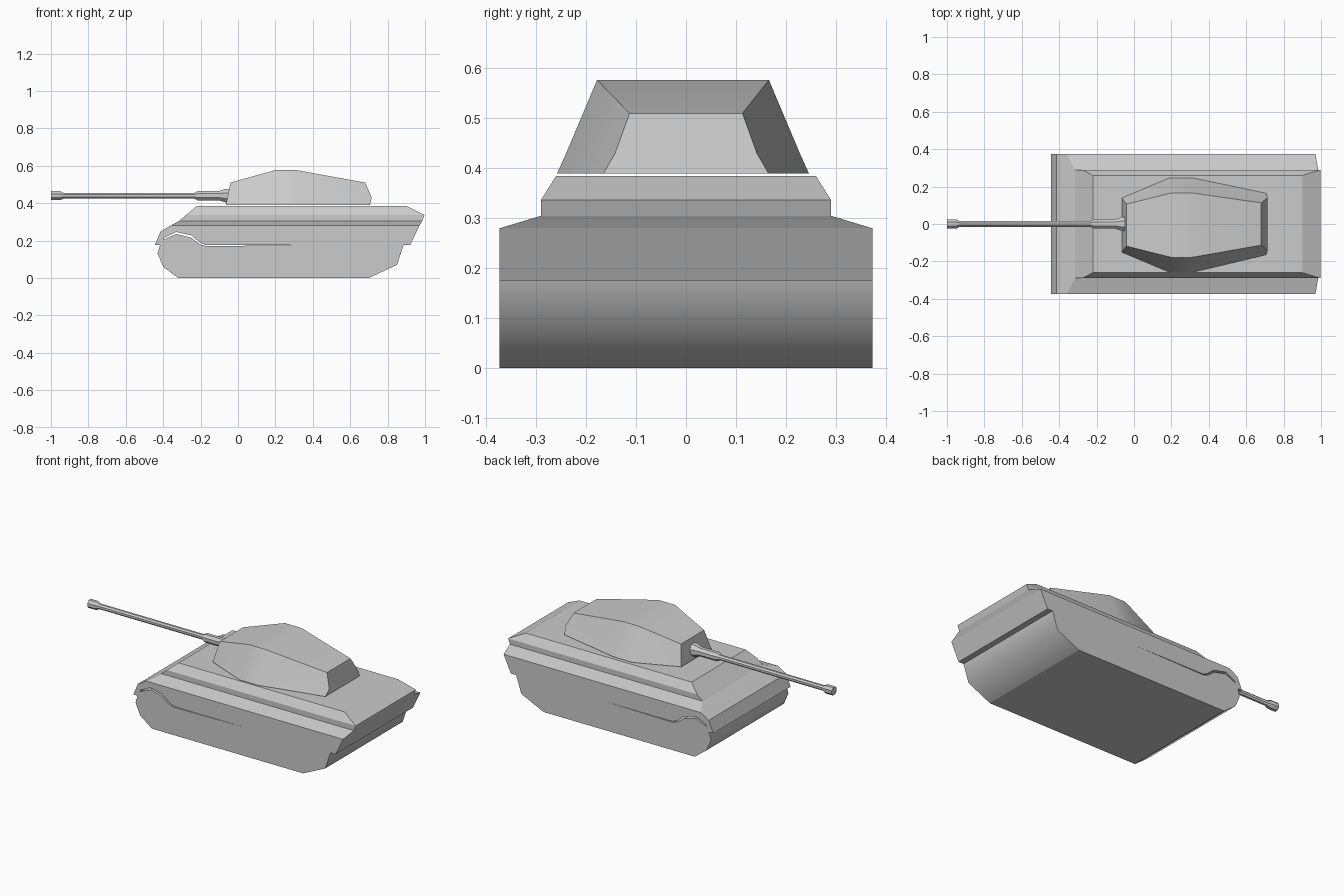
import bpy, bmesh, math

if "Cube" in bpy.data.objects:
    bpy.data.objects.remove(bpy.data.objects["Cube"], do_unlink=True)

GREY = (0.6, 0.6, 0.6, 1)
paint = bpy.data.materials.new("plain grey")
paint.use_nodes = True
paint.diffuse_color = GREY
paint.node_tree.nodes["Principled BSDF"].inputs["Base Color"].default_value = GREY


def finish(name, bm, angle=30):
    bmesh.ops.recalc_face_normals(bm, faces=bm.faces)
    mesh = bpy.data.meshes.new(name)
    bm.to_mesh(mesh)
    bm.free()
    mesh.materials.append(paint)
    obj = bpy.data.objects.new(name, mesh)
    bpy.context.collection.objects.link(obj)
    bpy.ops.object.select_all(action='DESELECT')
    obj.select_set(True)
    bpy.context.view_layer.objects.active = obj
    bpy.ops.object.shade_smooth_by_angle(angle=math.radians(angle))
    return obj


def loft(name, rings, angle=30):
    """Join equal-length rings of points and cap both ends."""
    bm = bmesh.new()
    loops = [[bm.verts.new(p) for p in ring] for ring in rings]
    for a, b in zip(loops, loops[1:]):
        for i in range(len(a)):
            j = (i + 1) % len(a)
            bm.faces.new((a[i], a[j], b[j], b[i]))
    bm.faces.new(loops[0])
    bm.faces.new(loops[-1])
    return finish(name, bm, angle)


def prism(name, profile, half, angle=30):
    return loft(name, [[(x, y, z) for x, z in profile] for y in (-half, half)], angle)


# Lower hull with the running gear as one rounded block
HALF = 0.373
hull = prism("lower_hull", [
    (-0.32, 0), (0.7, 0), (0.85, 0.07), (0.885, 0.175), (0.29, 0.175), (-0.17, 0.17),
    (-0.205, 0.18), (-0.25, 0.215), (-0.33, 0.235), (-0.41, 0.20), (-0.43, 0.13), (-0.40, 0.06)],
    HALF, 52)
verts = hull.data.vertices
for edge in hull.data.edges:
    if all(verts[i].co.z < 0.001 for i in edge.vertices):
        edge.use_edge_sharp = True

# Full-width fenders, arched over the front of the running gear
prism("fenders", [
    (-0.445, 0.175), (-0.415, 0.247), (-0.36, 0.28), (0.97, 0.28), (0.92, 0.175), (0.29, 0.175),
    (-0.17, 0.175), (-0.20, 0.187), (-0.25, 0.228), (-0.33, 0.246), (-0.395, 0.215), (-0.415, 0.175)],
    HALF, 20)

# Upper hull: stacked rectangles (height, front, rear, half width)
layers = [(0.28, -0.36, 0.97, HALF), (0.305, -0.315, 0.985, 0.29),
          (0.337, -0.277, 0.997, 0.29), (0.385, -0.22, 0.90, 0.26)]
loft("upper_hull", [[(a, -w, z), (b, -w, z), (b, w, z), (a, w, z)]
                    for z, a, b, w in layers], 10)

# Turret: sections of (x, half width, height) at roof, belt and base
SHIFT = -0.006
sections = [
    [(-0.04, 0.112, 0.51), (-0.057, 0.134, 0.43), (-0.065, 0.145, 0.39)],
    [(0.20, 0.172, 0.577), (0.193, 0.234, 0.43), (0.19, 0.252, 0.39)],
    [(0.31, 0.172, 0.577), (0.313, 0.234, 0.43), (0.315, 0.252, 0.39)],
    [(0.68, 0.113, 0.51), (0.715, 0.142, 0.43), (0.705, 0.165, 0.39)]]
rings = []
for n, s in enumerate(sections):
    off = SHIFT if n < 3 else 0
    rings.append([(x, w + off, z) for x, w, z in s] +
                 [(x, -w + off, z) for x, w, z in reversed(s)])
loft("turret", rings, 25)

# Gun: eight-sided turned profile (x, radius) along the front axis
SIDES, AXIS = 8, 0.44
profile = [(-1, 0.026), (-0.95, 0.026), (-0.93, 0.016), (-0.235, 0.016),
           (-0.215, 0.027), (-0.10, 0.027), (-0.065, 0.04), (-0.02, 0.04)]
turns = [math.tau * (i + 0.5) / SIDES for i in range(SIDES)]
loft("gun", [[(x, r * math.cos(t), AXIS + r * math.sin(t)) for t in turns]
             for x, r in profile], 30)
